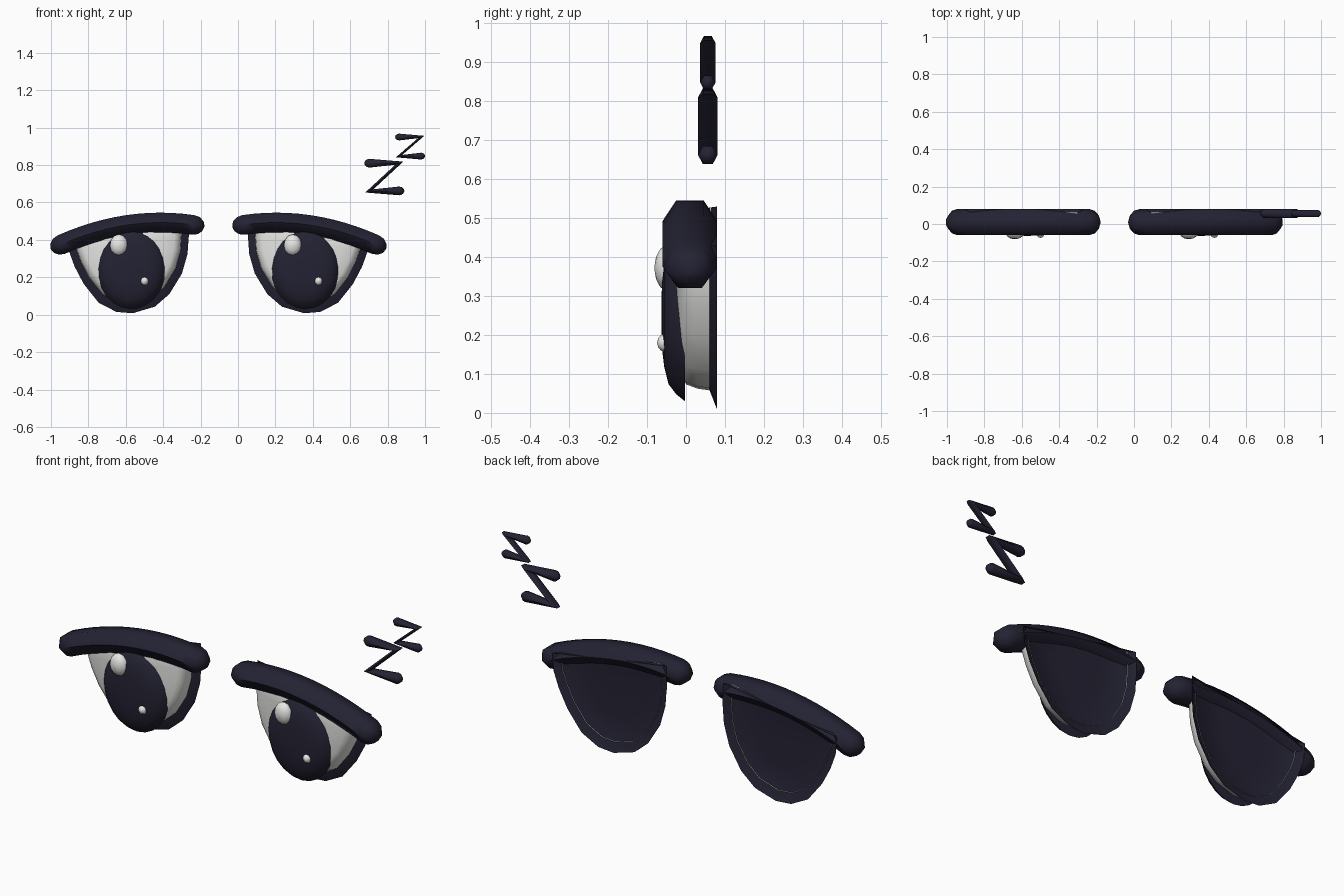
import bpy, bmesh, math
from mathutils import Vector

if "Cube" in bpy.data.objects:
    bpy.data.objects.remove(bpy.data.objects["Cube"])


def material(name, rgb):
    m = bpy.data.materials.new(name)
    m.diffuse_color = (*rgb, 1)
    m.use_nodes = True
    m.node_tree.nodes["Principled BSDF"].inputs["Base Color"].default_value = m.diffuse_color
    return m


DARK = material("midnight navy", (0.017, 0.016, 0.033))
WHITE = material("soft white", (0.84, 0.84, 0.82))


def loft(name, loops, mat, cap_start=False, cap_end=True, angle=50):
    """Skin a list of equal-length point loops; optionally close the ends."""
    bm = bmesh.new()
    rings = [[bm.verts.new(p) for p in loop] for loop in loops]
    n = len(rings[0])
    for a, b in zip(rings, rings[1:]):
        for i in range(n):
            j = (i + 1) % n
            bm.faces.new((a[i], a[j], b[j], b[i]))
    for ring, wanted in ((rings[0], cap_start), (rings[-1], cap_end)):
        if wanted:
            bm.faces.new(ring)
    bmesh.ops.recalc_face_normals(bm, faces=bm.faces)
    me = bpy.data.meshes.new(name)
    bm.to_mesh(me)
    bm.free()
    me.materials.append(mat)
    ob = bpy.data.objects.new(name, me)
    bpy.context.collection.objects.link(ob)
    bpy.ops.object.select_all(action='DESELECT')
    ob.select_set(True)
    bpy.context.view_layer.objects.active = ob
    bpy.ops.object.shade_smooth_by_angle(angle=math.radians(angle))
    return ob


def tube(name, path, y, ry, rz, mat):
    """Six-sided tube along an (x, z) path with rounded ends."""
    pts = [Vector(p) for p in path]
    first, last = (pts[1] - pts[0]).normalized(), (pts[-1] - pts[-2]).normalized()
    steps = [(math.sin(t), math.cos(t)) for t in map(math.radians, (85, 60, 30))]
    stations = [(pts[0] - first * rz * s, first, c) for s, c in steps]
    for i, p in enumerate(pts):
        before = (p - pts[i - 1]).normalized() if i else first
        after = (pts[i + 1] - p).normalized() if i < len(pts) - 1 else last
        stations.append((p, (before + after).normalized(), 1))
    stations += [(pts[-1] + last * rz * s, last, c) for s, c in reversed(steps)]
    loops = []
    for p, t, k in stations:
        loop = []
        for i in range(6):
            a = i * math.pi / 3
            w = math.sin(a) * rz * k
            loop.append((p.x - t.y * w, y + math.cos(a) * ry * k, p.y + t.x * w))
        loops.append(loop)
    return loft(name, loops, mat, True, True, 65)


# Outline of the eye opening (x, z): down the inner side, round, up the outer side
OUTLINE = [(.055, .53), (.053, .42), (.06, .325), (.09, .22), (.157, .11),
           (.235, .043), (.353, .008), (.44, .015), (.535, .064), (.615, .165),
           (.663, .256), (.692, .336), (.70, .425), (.54, .452), (.38, .478), (.22, .505)]


def place(x, side):
    return x if side > 0 else -.21 - x


def outline_loop(side, s, y, sx=1, sz=1, cz=.5):
    return [(place(.375 + (x - .375) * s * sx, side), y,
             cz + (.5 + (z - .5) * sz - cz) * s) for x, z in OUTLINE]


def oval(cx, cz, rx, rz, y, n=24):
    return [(cx + rx * math.cos(2 * math.pi * i / n), y,
             cz + rz * math.sin(2 * math.pi * i / n)) for i in range(n)]


for side, label in ((1, "right"), (-1, "left")):
    # Flared dark rim closed by a shallow plate
    loft(label + "_eye_rim",
         [outline_loop(side, 1, .08),
          outline_loop(side, 1, .058, .87, .885),
          outline_loop(side, .5, .052, .87, .885, .3)], DARK)

    # Domed white of the eye; its edge just shows behind the plate
    loft(label + "_eye_white",
         [outline_loop(side, s, y, .885, .9, .38) for s, y in
          ((1, .064), (.985, .03), (.95, 0), (.86, -.012), (.65, -.022), (.3, -.03))], WHITE)

    # Domed oval iris
    cx = place(.36, side)
    loft(label + "_iris",
         [oval(cx, .25, .185 * s, .22 * s, y) for s, y in
          ((1, -.003), (.92, -.025), (.8, -.045), (.6, -.056), (.37, -.062), (.05, -.063))],
         DARK, True)

    # Highlights sit on the same side of both irises
    for part, dx, z, rx, rz, y, ry in (("large", -.067, .372, .048, .058, -.05, .031),
                                       ("small", .07, .18, .021, .023, -.055, .019)):
        loft(f"{label}_{part}_highlight",
             [oval(cx + dx, z, rx * math.cos(a), rz * math.cos(a), y - ry * math.sin(a), 12)
              for a in map(math.radians, (-60, -30, 0, 30, 60, 85))], WHITE, True)

    # Heavy drooping eyelid
    lid = []
    for i in range(13):
        t = .705 * i / 12
        lid.append((place(.03 + t, side), .48 + .147 * t - .42 * t * t))
    tube(label + "_eyelid", lid, .01, .07, .061, DARK)

# Floating zigzag sleep marks
for name, x0, x1, z0, z1, r in (("large_zigzag", .702, .862, .662, .81, .027),
                                ("small_zigzag", .861, .979, .848, .95, .021)):
    tube(name, [(x0, z1), (x1, z1), (x0, z0), (x1, z0)], .056, r * .93, r, DARK)
